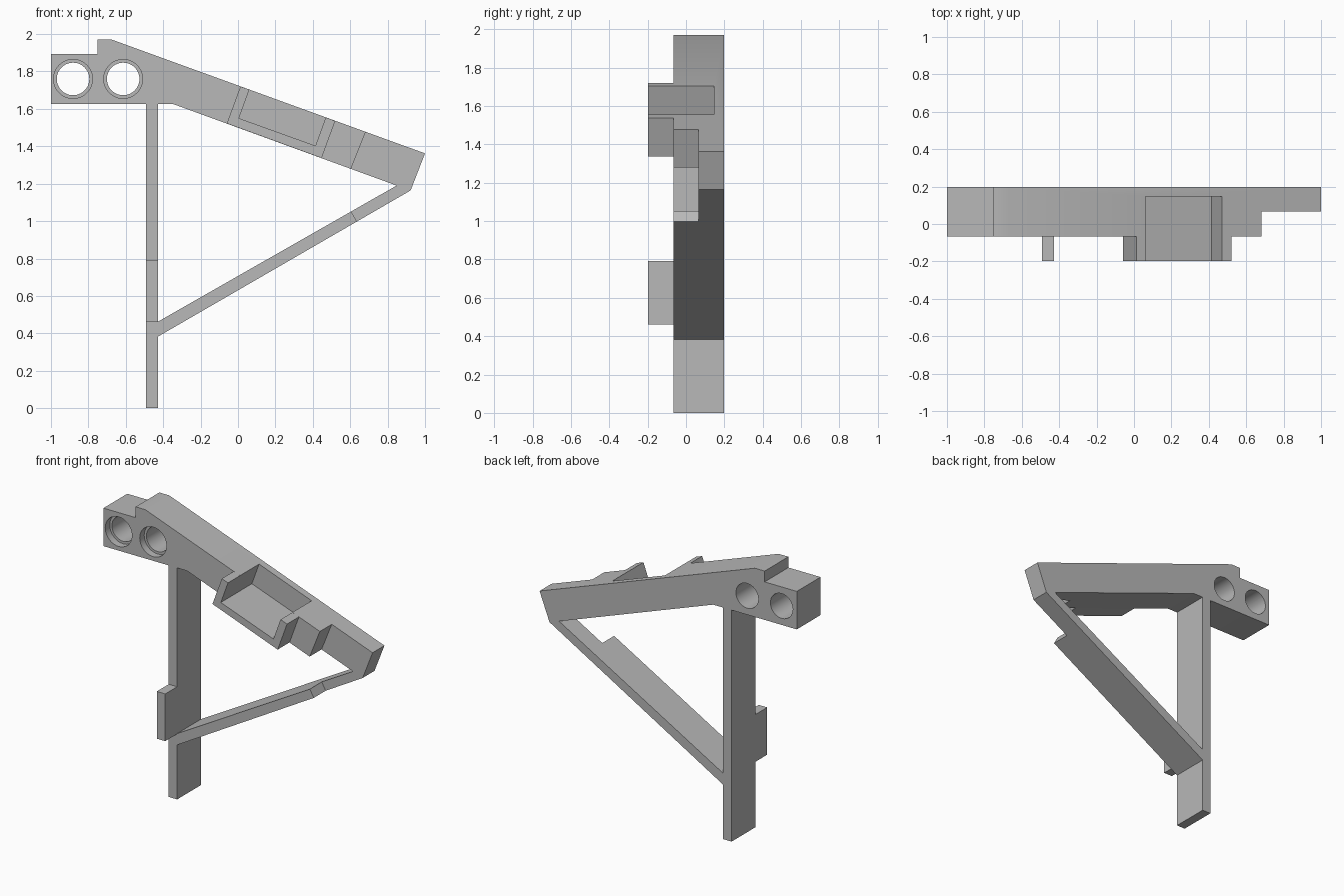
import bpy, bmesh, math

cube = bpy.data.objects.get("Cube")
if cube:
    bpy.data.objects.remove(cube, do_unlink=True)

GREY = (0.48, 0.48, 0.48, 1)
mat = bpy.data.materials.new("plain grey")
mat.use_nodes = True
mat.diffuse_color = GREY
mat.node_tree.nodes["Principled BSDF"].inputs["Base Color"].default_value = GREY

# Depth levels, front to back
FRONT, FACE, STEP, BACK = -0.198, -0.066, 0.066, 0.198


def prism(name, profile, y0, y1):
    """Extrude an (x, z) profile from y0 to y1."""
    bm = bmesh.new()
    face = bm.faces.new([bm.verts.new((x, y0, z)) for x, z in profile])
    ext = bmesh.ops.extrude_face_region(bm, geom=[face])
    verts = [v for v in ext["geom"] if isinstance(v, bmesh.types.BMVert)]
    bmesh.ops.translate(bm, verts=verts, vec=(0, y1 - y0, 0))
    bmesh.ops.recalc_face_normals(bm, faces=bm.faces[:])
    mesh = bpy.data.meshes.new(name)
    bm.to_mesh(mesh)
    bm.free()
    mesh.materials.append(mat)
    obj = bpy.data.objects.new(name, mesh)
    bpy.context.collection.objects.link(obj)
    return obj


def circle(cx, cz, r, n=48):
    return [(cx + r * math.cos(math.tau * i / n), cz + r * math.sin(math.tau * i / n))
            for i in range(n)]


def select_only(obj):
    bpy.ops.object.select_all(action="DESELECT")
    obj.select_set(True)
    bpy.context.view_layer.objects.active = obj


def cut(targets, profile, y0, y1):
    """Subtract a prism from each target, then discard it."""
    cutter = prism("cutter", profile, y0, y1)
    cutter.hide_render = True
    for obj in targets:
        select_only(obj)
        mod = obj.modifiers.new("cut", "BOOLEAN")
        mod.operation = "DIFFERENCE"
        mod.solver = "EXACT"
        mod.object = cutter
        bpy.ops.object.modifier_apply(modifier=mod.name)
    bpy.data.objects.remove(cutter, do_unlink=True)


# Sloping arm with its square head
arm = prism("sloping_arm", [
    (-1, 1.627), (-1, 1.894), (-0.75, 1.894), (-0.75, 1.97), (-0.674, 1.97),
    (1, 1.362), (0.923, 1.164), (0.848, 1.19), (-0.35, 1.627)], FACE, BACK)

# Upright post and its front tab
LEFT, RIGHT = -0.493, -0.427
prism("upright_post", [(LEFT, 0), (RIGHT, 0), (RIGHT, 1.627), (LEFT, 1.627)], FACE, BACK)
prism("post_tab", [(LEFT, 0.46), (RIGHT, 0.46), (RIGHT, 0.792), (LEFT, 0.792)], FRONT, FACE)

# Diagonal brace
brace = prism("diagonal_brace", [
    (RIGHT, 0.383), (0.923, 1.164), (0.848, 1.19), (RIGHT, 0.463)], FACE, BACK)

# Raised block on the front of the arm
block = prism("pocket_block", [
    (0.013, 1.72), (-0.06, 1.522), (0.447, 1.337), (0.52, 1.536)], FRONT, FACE)

# Thinner tip of the arm and brace
cut([arm, brace], [(0.72, 1.57), (0.602, 1.276), (0.602, 1.057), (0.668, 0.94),
                   (1.1, 0.94), (1.1, 1.57)], -0.3, STEP)

# Pocket open to the top and front
cut([arm, block], [(0.12, 1.865), (0.005, 1.55), (0.414, 1.403), (0.528, 1.715)], -0.3, 0.147)

# Two counterbored holes in the head
for x in (-0.882, -0.614):
    cut([arm], circle(x, 1.76, 0.087), -0.3, 0.3)
    cut([arm], circle(x, 1.76, 0.104), -0.3, FACE + 0.05)

select_only(arm)
bpy.ops.object.shade_smooth_by_angle(angle=math.radians(30))
